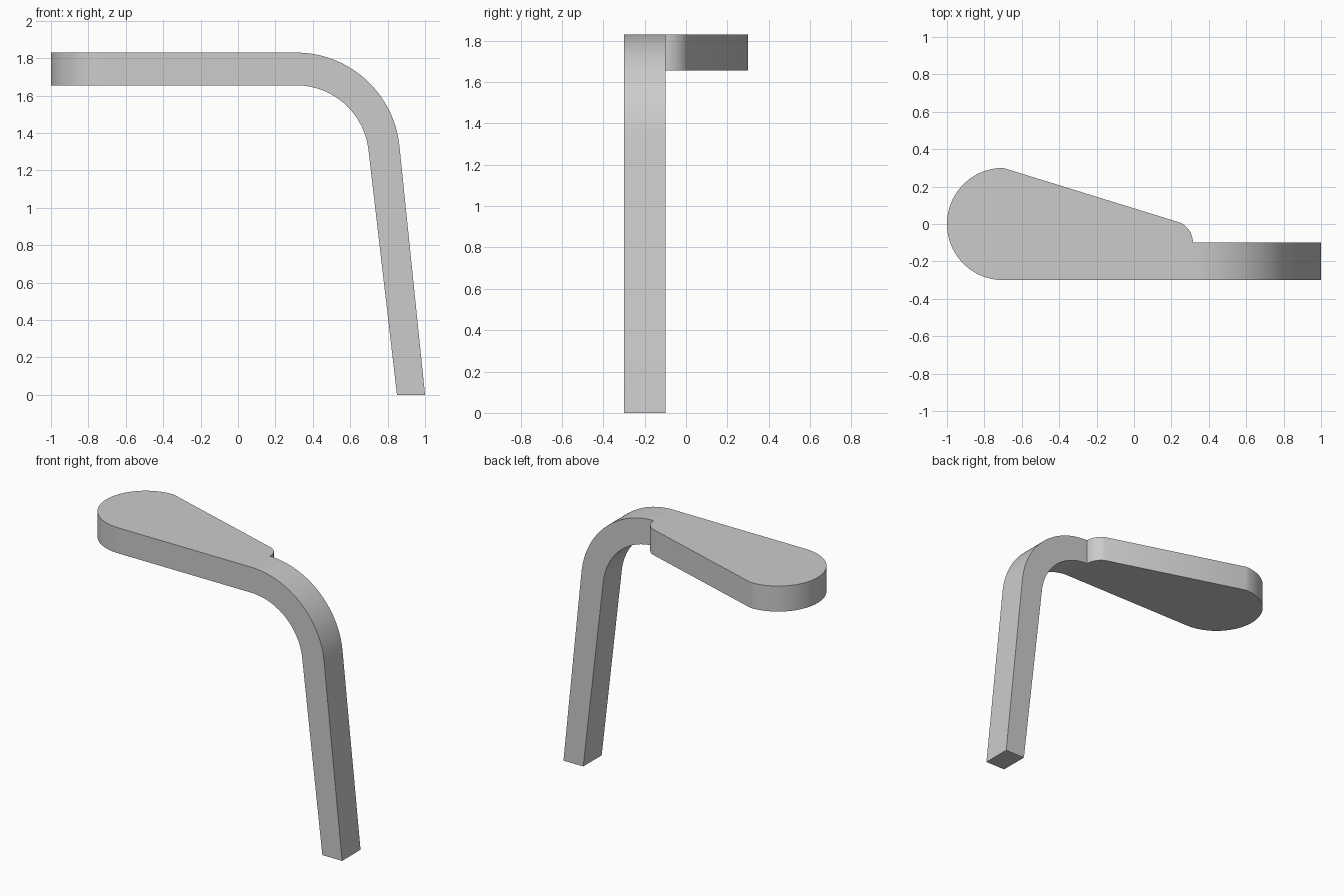
import bpy
import bmesh
from math import radians, cos, sin
from mathutils import Vector

cube = bpy.data.objects.get("Cube")
if cube:
    bpy.data.objects.remove(cube)

grey = bpy.data.materials.new("light_grey")
grey.use_nodes = True
GREY = (0.6, 0.6, 0.6, 1)
grey.diffuse_color = GREY
grey.node_tree.nodes["Principled BSDF"].inputs["Base Color"].default_value = GREY


def arc(cx, cy, r, start, end, steps):
    """Points along a circular arc, angles in degrees."""
    angles = [radians(start + (end - start) * i / steps) for i in range(steps + 1)]
    return [(cx + r * cos(a), cy + r * sin(a)) for a in angles]


def extrude_outline(name, points, offset):
    """Solid made by sweeping a closed outline along an offset."""
    bm = bmesh.new()
    face = bm.faces.new([bm.verts.new(p) for p in points])
    swept = bmesh.ops.extrude_face_region(bm, geom=[face], use_keep_orig=True)
    verts = [g for g in swept["geom"] if isinstance(g, bmesh.types.BMVert)]
    bmesh.ops.translate(bm, verts=verts, vec=Vector(offset))
    bmesh.ops.recalc_face_normals(bm, faces=bm.faces)
    mesh = bpy.data.meshes.new(name)
    bm.to_mesh(mesh)
    bm.free()
    mesh.materials.append(grey)
    obj = bpy.data.objects.new(name, mesh)
    bpy.context.collection.objects.link(obj)
    bpy.ops.object.select_all(action="DESELECT")
    obj.select_set(True)
    bpy.context.view_layer.objects.active = obj
    bpy.ops.object.shade_smooth_by_angle(angle=radians(30))
    return obj


TOP, BOTTOM, JOIN = 1.83, 1.655, 0.31
FRONT, BACK = -0.3, -0.1

# Teardrop head: round end, tapering back edge, rounded shoulder at the arm
head = arc(-0.7, 0, 0.3, 270, 90, 48)
head += arc(0.195, BACK, 0.12, 62, 0, 10)
head += [(0.315, FRONT)]
extrude_outline("head", [(x, y, BOTTOM) for x, y in head], (0, 0, TOP - BOTTOM))

# Bent arm running down into a slightly tapered, splayed leg
outer = arc(JOIN, 1.274, 0.556, 90, 5.9, 32)
inner = arc(JOIN, 1.265, 0.39, 6.5, 90, 32)
arm = outer + [(1.0, 0), (0.85, 0)] + inner
extrude_outline("bent_arm", [(x, FRONT, z) for x, z in arm], (0, BACK - FRONT, 0))
